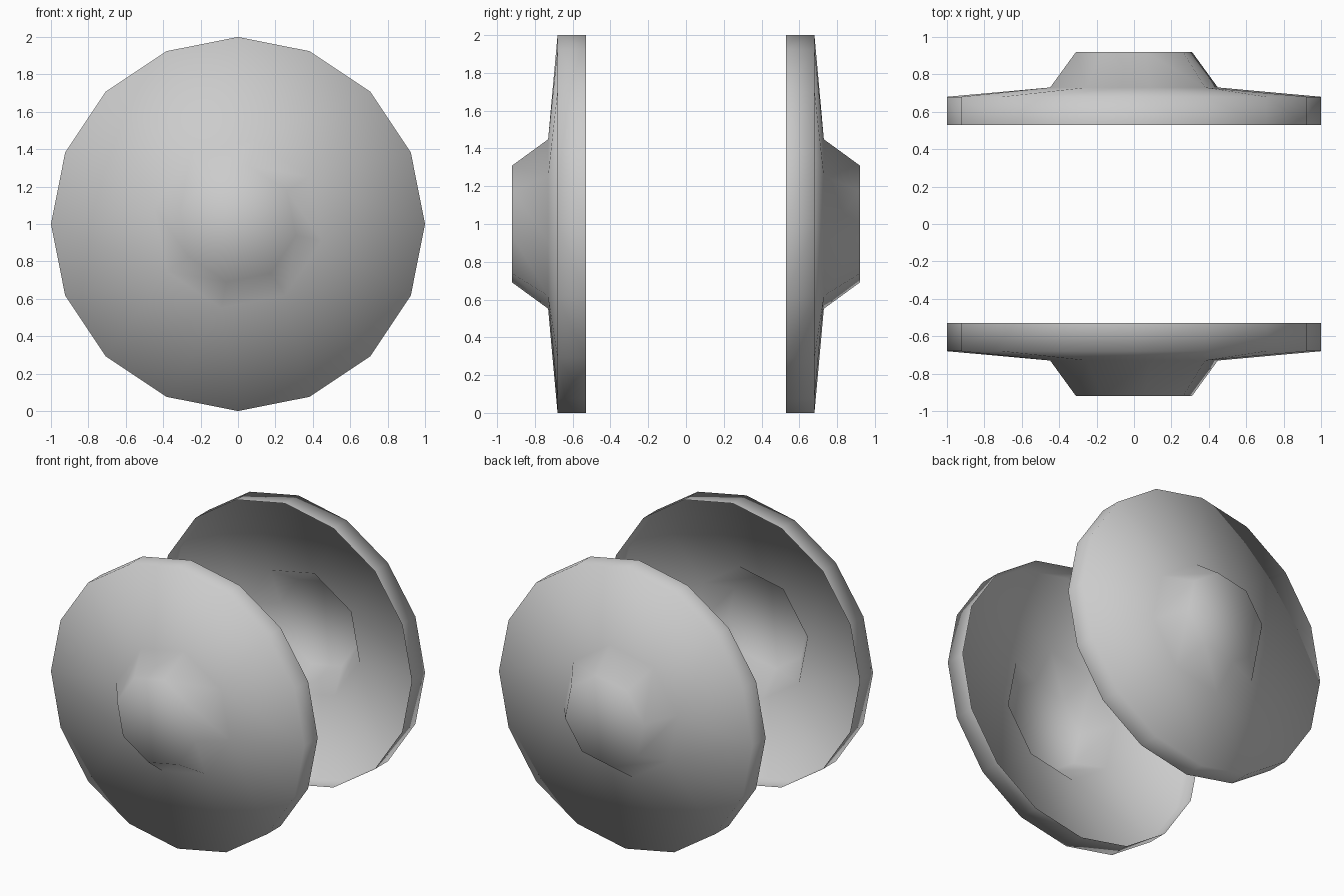
import bpy
import bmesh
from math import cos, sin, radians

cube = bpy.data.objects.get("Cube")
if cube:
    bpy.data.objects.remove(cube, do_unlink=True)

grey = bpy.data.materials.new("plain grey")
grey.use_nodes = True
colour = (0.6, 0.6, 0.6, 1)
grey.diffuse_color = colour
grey.node_tree.nodes["Principled BSDF"].inputs["Base Color"].default_value = colour


def ring(bm, radius, y, sides, start):
    """Vertices of a regular polygon around the y axis at height 1."""
    angles = [radians(start + 360 * i / sides) for i in range(sides)]
    return [bm.verts.new((radius * cos(a), y, 1 + radius * sin(a))) for a in angles]


def band(bm, a, b):
    """Quads between two rings with the same number of sides."""
    n = len(a)
    for i in range(n):
        j = (i + 1) % n
        bm.faces.new((a[i], a[j], b[j], b[i]))


def wheel_disc(name, side):
    bm = bmesh.new()
    # Open rim, sixteen sides
    lip = ring(bm, 1, side * 0.53, 16, 0)
    rim = ring(bm, 1, side * 0.68, 16, 0)
    band(bm, lip, rim)
    # Hub, eight sides, corners midway between rim corners
    base = ring(bm, 0.457, side * 0.73, 8, -11.25)
    tip = ring(bm, 0.316, side * 0.92, 8, -11.25)
    band(bm, base, tip)
    bm.faces.new(tip)
    # Shallow cone joining the rim to the hub
    for i in range(8):
        before, first, second = rim[2 * i - 1], rim[2 * i], rim[2 * i + 1]
        bm.faces.new((before, first, base[i]))
        bm.faces.new((first, second, base[(i + 1) % 8], base[i]))
    # Face the shell outward
    bmesh.ops.recalc_face_normals(bm, faces=bm.faces)
    bm.normal_update()
    cap = max(bm.faces, key=lambda f: abs(f.calc_center_median().y))
    if cap.normal.y * side < 0:
        bmesh.ops.reverse_faces(bm, faces=bm.faces)
    for face in bm.faces:
        face.smooth = True
    mesh = bpy.data.meshes.new(name)
    bm.to_mesh(mesh)
    bm.free()
    mesh.materials.append(grey)
    bpy.context.collection.objects.link(bpy.data.objects.new(name, mesh))


wheel_disc("front_disc", -1)
wheel_disc("back_disc", 1)
